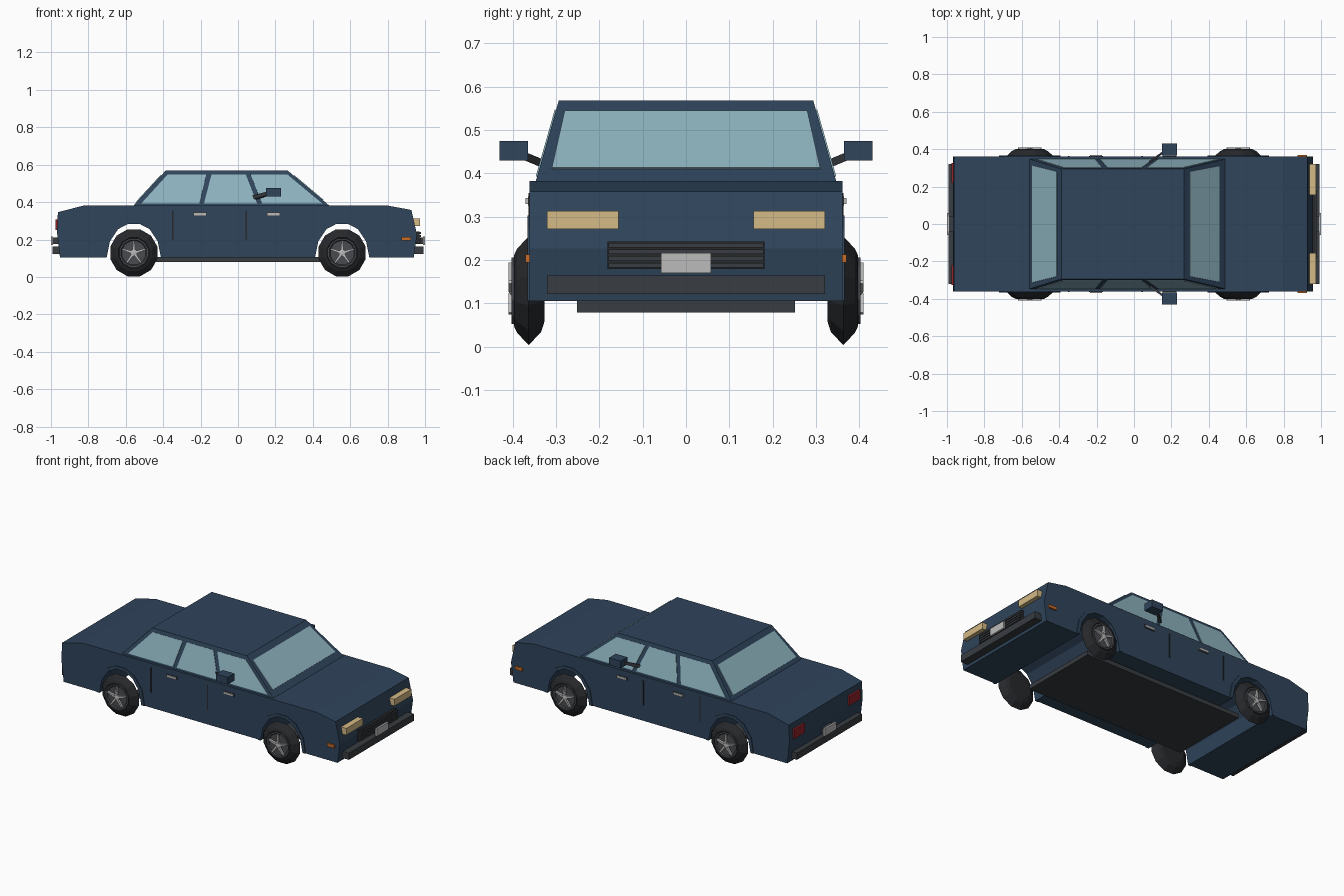
import bpy, bmesh, math
from mathutils import Vector

if "Cube" in bpy.data.objects:
    bpy.data.objects.remove(bpy.data.objects["Cube"])


def material(name, r, g, b):
    m = bpy.data.materials.new(name)
    m.use_nodes = True
    m.diffuse_color = (r, g, b, 1)
    bsdf = next(n for n in m.node_tree.nodes if n.type == "BSDF_PRINCIPLED")
    bsdf.inputs["Base Color"].default_value = (r, g, b, 1)
    return m


PAINT = material("navy_paint", .028, .058, .105)
GLASS = material("pale_glass", .27, .45, .52)
TRIM = material("dark_trim", .04, .045, .052)
RUBBER = material("black_rubber", .019, .021, .024)
RIM = material("rim_grey", .065, .07, .078)
CHROME = material("light_metal", .5, .5, .5)
LAMP = material("cream_lamp", .66, .49, .24)
RED = material("red_lamp", .3, .017, .022)
ORANGE = material("orange_marker", .58, .15, .02)


def finish(bm, name, mat):
    bmesh.ops.recalc_face_normals(bm, faces=bm.faces)
    mesh = bpy.data.meshes.new(name)
    bm.to_mesh(mesh)
    bm.free()
    mesh.materials.append(mat)
    ob = bpy.data.objects.new(name, mesh)
    bpy.context.collection.objects.link(ob)
    return ob


def slab(name, mat, outline, offset):
    """Extrude a flat outline of 3D points along an offset vector."""
    bm = bmesh.new()
    face = bm.faces.new([bm.verts.new(p) for p in outline])
    new = bmesh.ops.extrude_face_region(bm, geom=[face], use_keep_orig=True)["geom"]
    bmesh.ops.translate(bm, vec=offset, verts=[v for v in new if isinstance(v, bmesh.types.BMVert)])
    return finish(bm, name, mat)


def box(name, mat, x, y, z):
    """Box from (min, max) pairs."""
    outline = [(x[0], y[0], z[0]), (x[1], y[0], z[0]), (x[1], y[1], z[0]), (x[0], y[1], z[0])]
    return slab(name, mat, outline, (0, 0, z[1] - z[0]))


def span(s, a, b):
    return tuple(sorted((s * a, s * b)))


def lathe(name, mat, centre, profile, sides):
    """Spin (y, radius) points about the wheel axle."""
    bm = bmesh.new()
    rings = []
    for y, r in profile:
        angles = [2 * math.pi * (i + .5) / sides for i in range(sides)]
        rings.append([bm.verts.new((centre[0] + r * math.cos(a), y, centre[1] + r * math.sin(a)))
                      for a in angles])
    for a, b in zip(rings, rings[1:]):
        for i in range(sides):
            j = (i + 1) % sides
            bm.faces.new((a[i], a[j], b[j], b[i]))
    bm.faces.new(rings[0])
    bm.faces.new(rings[-1])
    return finish(bm, name, mat)


SIDES = ((-1, "right"), (1, "left"))
ENDS = ((1, "front"), (-1, "rear"))
AXLE, HUB_Z = .557, .129

# Lower body: side profile with open wheel arches
arch = [(-.145, .105), (-.128, .19), (-.085, .255), (-.03, .284),
        (.03, .284), (.085, .255), (.128, .19), (.145, .105)]
lip = [(-.165, .105), (-.148, .2), (-.097, .272), (-.035, .303),
       (.035, .303), (.097, .272), (.148, .2), (.165, .105)]
profile = [(-.952, .105), (-.968, .24), (-.963, .346), (-.824, .382),
           (.797, .382), (.927, .358), (.957, .226), (.94, .105)]
profile += [(AXLE - x, z) for x, z in arch] + [(-AXLE - x, z) for x, z in arch]
slab("lower_body", PAINT, [(x, -.361, z) for x, z in profile], (0, .722, 0))
box("floor_pan", TRIM, (-.55, .55), (-.252, .252), (.079, .106))

# Cabin: tapered block
BELT, ROOF = .38, .568


def side_y(z):
    return .347 - (z - BELT) * .285


def front_x(z):
    return .49 - (z - BELT) * 1.19


def rear_x(z):
    return -.56 + (z - BELT) * .92


bm = bmesh.new()
rows = []
for z in (BELT, ROOF):
    y = side_y(z)
    rows.append([bm.verts.new(p) for p in ((rear_x(z), -y, z), (front_x(z), -y, z),
                                           (front_x(z), y, z), (rear_x(z), y, z))])
for i in range(4):
    j = (i + 1) % 4
    bm.faces.new((rows[0][i], rows[0][j], rows[1][j], rows[1][i]))
bm.faces.new(rows[0])
bm.faces.new(rows[1])
finish(bm, "cabin", PAINT)

# Windshield and rear window
for name, edge, low, s in (("windshield", front_x, .41, 1), ("rear_window", rear_x, .4, -1)):
    corners = [(edge(z), k * (side_y(z) - w), z)
               for z, k, w in ((low, -1, .029), (low, 1, .029), (.542, 1, .021), (.542, -1, .021))]
    slab(name, GLASS, corners, (s * .003, 0, .003))

# Side windows: bottom left, bottom right, top right, top left
LOW, HIGH = .392, .546
panes = (("rear_quarter", -.517, -.207, -.17, -.377),
         ("middle", -.182, .102, .042, -.142),
         ("front", .128, .45, .265, .068))
for s, side in SIDES:
    for name, a, b, c, d in panes:
        corners = [(x, s * side_y(z), z) for x, z in ((a, LOW), (b, LOW), (c, HIGH), (d, HIGH))]
        slab(f"{side}_{name}_window", GLASS, corners, (0, s * .003, .001))

for s, side in SIDES:
    # Door seams, handles and side markers
    for i, x in enumerate((-.35, .043)):
        box(f"{side}_door_seam_{i}", RUBBER, (x - .004, x + .004), span(s, .36, .363), (.2, .355))
    for i, x in enumerate((-.203, .19)):
        box(f"{side}_handle_plate_{i}", TRIM, (x - .037, x + .037), span(s, .36, .364), (.326, .346))
        box(f"{side}_handle_{i}", CHROME, (x - .033, x + .033), span(s, .36, .37), (.329, .343))
    box(f"{side}_marker_lamp", ORANGE, (.873, .924), span(s, .36, .37), (.194, .213))

    # Door mirror on a slanted arm
    box(f"{side}_mirror", PAINT, (.15, .23), span(s, .365, .43), (.43, .475))
    arm = [(.065, s * .325, .41), (.085, s * .325, .41), (.085, s * .325, .43), (.065, s * .325, .43)]
    slab(f"{side}_mirror_arm", TRIM, arm, (.09, s * .065, .027))

    # Head and tail lamps
    box(f"{side}_headlamp", LAMP, (.935, .973), span(s, .156, .321), (.271, .313))
    box(f"{side}_tail_lamp", RED, (-.977, -.955), span(s, .22, .325), (.25, .308))

    for e, end in ENDS:
        cx = e * AXLE
        # Arch flare
        ring = [(cx + x, s * .355, z) for x, z in lip + arch[::-1]]
        slab(f"{end}_{side}_arch_flare", PAINT, ring, (0, s * .011, 0))

        # Tyre, rim dish, spokes and hub cap
        tyre = [(.327, .075), (.334, .098), (.363, .13), (.39, .1), (.397, .084), (.392, .078)]
        lathe(f"{end}_{side}_tyre", RUBBER, (cx, HUB_Z), [(s * y, r) for y, r in tyre], 12)
        rim = [(.38, .08), (.402, .08), (.402, .071), (.395, .066)]
        lathe(f"{end}_{side}_rim", RIM, (cx, HUB_Z), [(s * y, r) for y, r in rim], 12)
        lathe(f"{end}_{side}_hub_cap", CHROME, (cx, HUB_Z),
              [(s * .39, .019), (s * .404, .019), (s * .408, .01)], 10)
        for k in range(5):
            a = math.pi / 2 + k * math.tau / 5
            out = Vector((math.cos(a), 0, math.sin(a)))
            across = Vector((-out.z, 0, out.x))
            c = Vector((cx, s * .393, HUB_Z))
            spoke = [c + out * r + across * w
                     for r, w in ((.012, -.007), (.065, -.004), (.065, .004), (.012, .007))]
            slab(f"{end}_{side}_spoke_{k}", CHROME, spoke, (0, s * .016, 0))

# Bumpers and number plates
for e, end in ENDS:
    box(f"{end}_bumper", TRIM, span(e, .94, .992), (-.321, .321), (.122, .164))
    box(f"{end}_plate", CHROME, span(e, .988, 1.0), (-.058, .058), (.17, .216))
    box(f"{end}_plate_mount", TRIM, span(e, .945, .989), (-.04, .04), (.175, .21))

# Grille with horizontal bars
box("grille", RUBBER, (.94, .97), (-.181, .181), (.179, .243))
for i in range(4):
    z = .183 + i * .0152
    box(f"grille_bar_{i}", TRIM, (.95, .979), (-.179, .179), (z, z + .0105))
